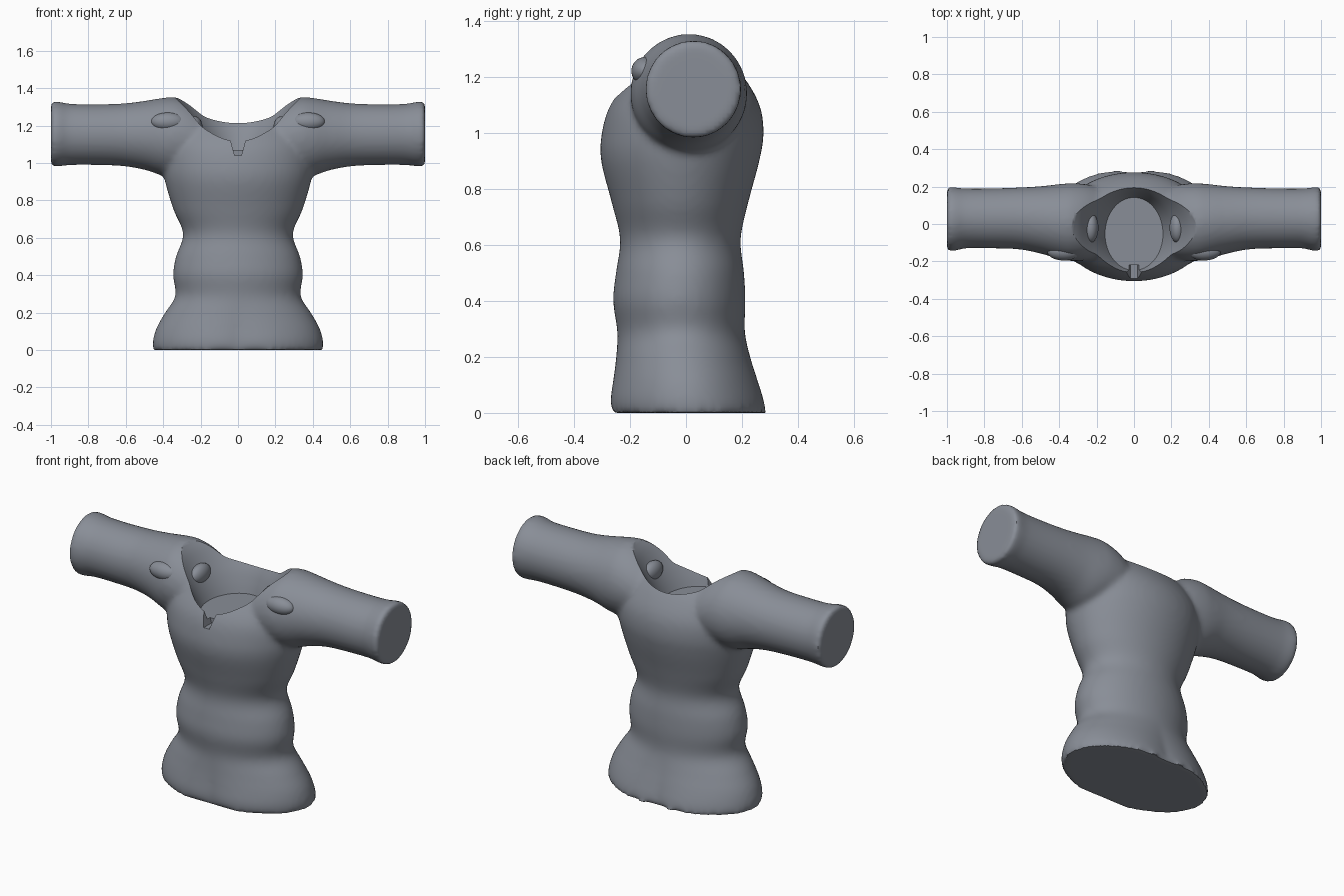
import bpy, math
from mathutils import Vector

if "Cube" in bpy.data.objects:
    bpy.data.objects.remove(bpy.data.objects["Cube"])

grey = bpy.data.materials.new("slate_grey")
grey.diffuse_color = (0.25, 0.27, 0.31, 1)
grey.use_nodes = True
grey.node_tree.nodes["Principled BSDF"].inputs["Base Color"].default_value = grey.diffuse_color


def smooth_rows(rows, steps=5):
    """Catmull-Rom through rows of section values."""
    out = []
    for i in range(len(rows) - 1):
        p = [Vector(rows[max(0, min(len(rows) - 1, i + k))]) for k in (-1, 0, 1, 2)]
        for s in range(steps):
            t = s / steps
            out.append(0.5 * (2 * p[1] + (p[2] - p[0]) * t
                              + (2 * p[0] - 5 * p[1] + 4 * p[2] - p[3]) * t * t
                              + (3 * p[1] - p[0] - 3 * p[2] + p[3]) * t ** 3))
    return out + [Vector(rows[-1])]


def loft(name, rings):
    """Closed tube through rings of equal length."""
    n = len(rings[0])
    verts = [v for r in rings for v in r]
    faces = [(k * n + i, k * n + (i + 1) % n, (k + 1) * n + (i + 1) % n, (k + 1) * n + i)
             for k in range(len(rings) - 1) for i in range(n)]
    faces += [tuple(reversed(range(n))), tuple(range(len(verts) - n, len(verts)))]
    me = bpy.data.meshes.new(name)
    me.from_pydata(verts, [], faces)
    ob = bpy.data.objects.new(name, me)
    bpy.context.collection.objects.link(ob)
    bpy.context.view_layer.objects.active = ob
    ob.select_set(True)
    bpy.ops.object.mode_set(mode='EDIT')
    bpy.ops.mesh.select_all(action='SELECT')
    bpy.ops.mesh.normals_make_consistent(inside=False)
    bpy.ops.object.mode_set(mode='OBJECT')
    ob.select_set(False)
    me.materials.append(grey)
    return ob


def apply(ob, kind, **settings):
    m = ob.modifiers.new(kind.lower(), kind)
    for k, v in settings.items():
        setattr(m, k, v)
    bpy.context.view_layer.objects.active = ob
    bpy.ops.object.modifier_apply(modifier=m.name)


def boolean(ob, other, op):
    apply(ob, 'BOOLEAN', object=other, operation=op, solver='EXACT')
    bpy.data.objects.remove(other)


ANG = [2 * math.pi * i / 64 for i in range(64)]

# Torso: z, half width, front y, back y, waist pinch of the two-lobed hem
torso_rows = [
    (0.00, .455, -.28, .30, .08), (0.05, .455, -.283, .29, .08), (0.12, .435, -.27, .265, .06),
    (0.20, .39, -.255, .235, .03), (0.29, .335, -.245, .21, 0), (0.40, .347, -.26, .212, 0),
    (0.50, .332, -.25, .207, 0), (0.62, .293, -.235, .195, 0), (0.75, .345, -.265, .222, 0),
    (0.90, .39, -.303, .262, 0), (1.00, .405, -.30, .277, 0), (1.10, .40, -.27, .262, 0),
    (1.20, .36, -.195, .205, 0), (1.28, .28, -.12, .13, 0)]


def torso_ring(z, hw, front, back, pinch):
    ring = []
    for a in ANG:
        c, s = math.cos(a), math.sin(a)
        half = (back - front) / 2
        y = (front + back) / 2 + half * s * (1 - pinch * (1 - min(1, abs(c) * 2)) ** 2)
        ring.append((hw * c, y, z))
    return ring


body = loft("shirt", [torso_ring(*r) for r in smooth_rows(torso_rows)])

# Sleeves: x, centre y, half depth, centre z, half height
sleeve_rows = [
    (0.12, .01, .17, 1.10, .15), (0.24, .01, .20, 1.13, .19), (0.33, .01, .208, 1.14, .21),
    (0.40, .013, .20, 1.14, .208), (0.50, .022, .18, 1.148, .184), (0.62, .03, .165, 1.151, .167),
    (0.78, .03, .16, 1.152, .162), (0.90, .03, .16, 1.153, .164), (0.96, .026, .17, 1.155, .173),
    (1.00, .026, .17, 1.155, .172)]
for side, label in ((1, "left"), (-1, "right")):
    rings = [[(side * x, yc + ry * math.cos(a), zc + rz * math.sin(a)) for a in ANG]
             for x, yc, ry, zc, rz in smooth_rows(sleeve_rows)]
    boolean(body, loft(label + "_sleeve", rings), 'UNION')

# Blend the seams into one soft surface
apply(body, 'REMESH', mode='VOXEL', voxel_size=0.015)
apply(body, 'SMOOTH', factor=0.5, iterations=6)

# Neck opening: flaring oval well with a flat floor
neck_rows = [(1.07, .155, .195), (1.13, .185, .212), (1.20, .225, .24),
             (1.30, .29, .30), (1.36, .345, .34), (1.45, .42, .40)]
neck = loft("neck_cutter", [[(rx * math.cos(a), -.053 + ry * math.sin(a), z) for a in ANG]
                            for z, rx, ry in smooth_rows(neck_rows)])
boolean(body, neck, 'DIFFERENCE')

# Small notch at the front of the collar
notch = loft("notch_cutter", [[(-.018, y, 1.04), (.018, y, 1.04), (.04, y, 1.12),
                               (.07, y, 1.16), (-.07, y, 1.16), (-.04, y, 1.12)]
                              for y in (-.4, -.22)])
boolean(body, notch, 'DIFFERENCE')


def finish(ob, angle):
    bpy.ops.object.select_all(action='DESELECT')
    ob.select_set(True)
    bpy.context.view_layer.objects.active = ob
    bpy.ops.object.shade_smooth_by_angle(angle=math.radians(angle))


body.data.materials.clear()
body.data.materials.append(grey)
finish(body, 40)

# Rounded bumps on the chest front and inside the collar
for side, label in ((1, "left"), (-1, "right")):
    for part, loc, size in (("chest_bump", (.375, -.145, 1.22), (.09, .05, .05)),
                            ("collar_bump", (.232, -.02, 1.195), (.042, .08, .055))):
        bpy.ops.mesh.primitive_uv_sphere_add(segments=32, ring_count=16, radius=1,
                                             location=(side * loc[0], loc[1], loc[2]))
        ob = bpy.context.object
        ob.name = label + "_" + part
        ob.scale = size
        ob.data.materials.append(grey)
        finish(ob, 60)
